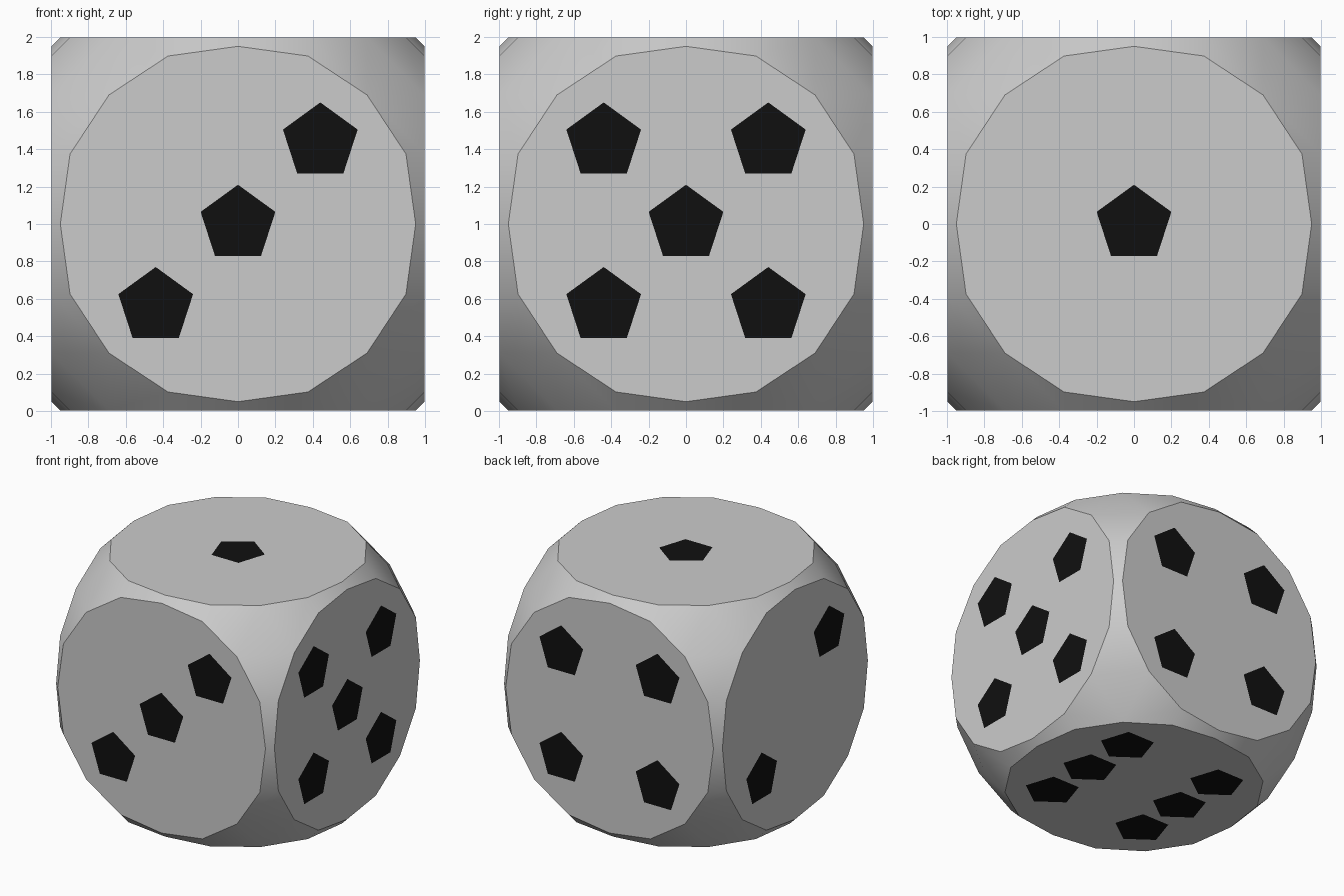
import bpy, bmesh
from math import sin, cos, pi, radians
from mathutils import Vector

if "Cube" in bpy.data.objects:
    bpy.data.objects.remove(bpy.data.objects["Cube"])

CENTRE = Vector((0, 0, 1))
FLAT = 0.998     # half-width of the body; pips sit a hair above it
D = 0.44         # pip spacing
R_PIP = 0.21

diag = [(D, D), (-D, -D)]
four = diag + [(D, -D), (-D, D)]

# outward normal, up direction, pip positions
sides = [
    ((0, -1, 0), (0, 0, 1), diag + [(0, 0)]),
    ((1, 0, 0), (0, 0, 1), four + [(0, 0)]),
    ((0, 1, 0), (0, 0, 1), four),
    ((-1, 0, 0), (0, 0, 1), diag),
    ((0, 0, 1), (0, 1, 0), [(0, 0)]),
    ((0, 0, -1), (0, -1, 0), four + [(D, 0), (-D, 0)]),
]


def place(side, u, v, height):
    n, up = Vector(side[0]), Vector(side[1])
    return up.cross(n) * u + up * v + n * height


def finish(bm, name):
    mesh = bpy.data.meshes.new(name)
    bm.to_mesh(mesh)
    bm.free()
    obj = bpy.data.objects.new(name, mesh)
    obj.location = CENTRE
    bpy.context.collection.objects.link(obj)
    return obj


# body: six 16-sided flats joined by the rounded remains of a sphere
bm = bmesh.new()
quarter = [(0.95, 0), (0.898, 0.374), (0.69, 0.69), (0.374, 0.898)]
for side in sides:
    for k in range(4):
        c, s = round(cos(k * pi / 2)), round(sin(k * pi / 2))
        for u, v in quarter:
            bm.verts.new(place(side, c * u - s * v, s * u + c * v, FLAT))
for x in (-1, 1):
    for y in (-1, 1):
        for z in (-1, 1):
            bm.verts.new(Vector((x, y, z)) * 0.803)
bmesh.ops.convex_hull(bm, input=bm.verts[:])
bmesh.ops.dissolve_limit(bm, angle_limit=radians(1), verts=bm.verts[:], edges=bm.edges[:])
bmesh.ops.recalc_face_normals(bm, faces=bm.faces[:])
body = finish(bm, "die_body")
bpy.context.view_layer.objects.active = body
body.select_set(True)
bpy.ops.object.shade_smooth_by_angle(angle=radians(30))

# pips: flat black pentagons
bm = bmesh.new()
for side in sides:
    for pu, pv in side[2]:
        angles = [pi / 2 + 2 * pi * i / 5 for i in range(5)]
        bm.faces.new([bm.verts.new(place(side, pu + R_PIP * cos(a), pv + R_PIP * sin(a), 1.0))
                      for a in angles])
pips = finish(bm, "pips")
black = bpy.data.materials.new("black")
black.diffuse_color = (0.005, 0.005, 0.005, 1)
black.use_nodes = True
black.node_tree.nodes["Principled BSDF"].inputs["Base Color"].default_value = black.diffuse_color
pips.data.materials.append(black)
